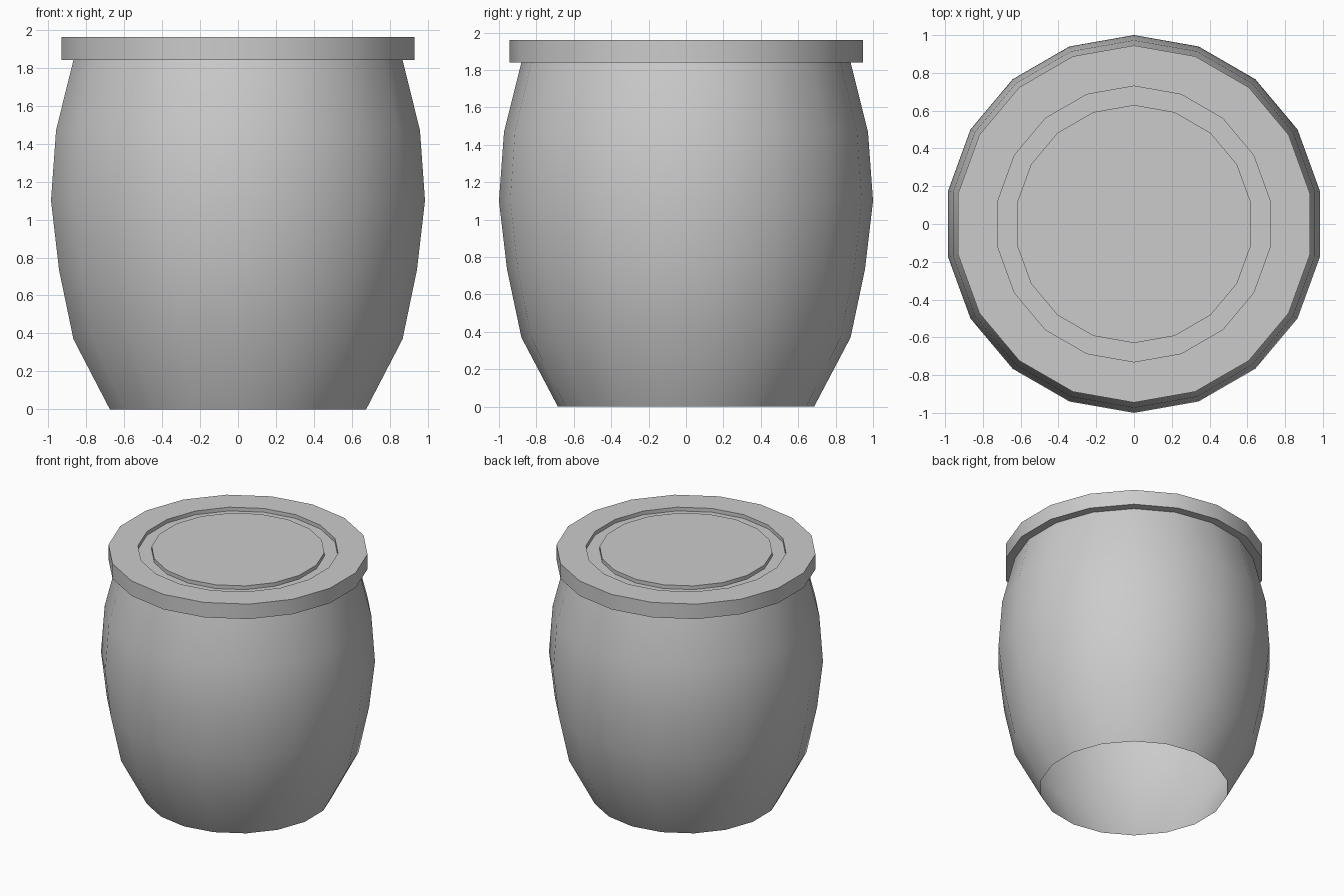
import bpy
import bmesh
from math import pi, cos, sin, radians

SIDES = 18

cube = bpy.data.objects.get("Cube")
if cube:
    bpy.data.objects.remove(cube, do_unlink=True)

# Single stoneware colour
grey = bpy.data.materials.new("stone grey")
grey.use_nodes = True
colour = (0.6, 0.6, 0.6, 1)
grey.diffuse_color = colour
grey.node_tree.nodes["Principled BSDF"].inputs["Base Color"].default_value = colour


def lathe(name, profile, capped):
    """Turn a (radius, height) profile around z, listed from bottom to top."""
    bm = bmesh.new()
    rings = []
    for r, z in profile:
        angles = [pi / 2 + 2 * pi * i / SIDES for i in range(SIDES)]
        rings.append([bm.verts.new((r * cos(a), r * sin(a), z)) for a in angles])
    for low, high in zip(rings, rings[1:]):
        for i in range(SIDES):
            j = (i + 1) % SIDES
            bm.faces.new((low[i], low[j], high[j], high[i]))
    if capped:
        bm.faces.new(rings[0][::-1])
        bm.faces.new(rings[-1])
    mesh = bpy.data.meshes.new(name)
    bm.to_mesh(mesh)
    bm.free()
    mesh.materials.append(grey)
    obj = bpy.data.objects.new(name, mesh)
    bpy.context.collection.objects.link(obj)
    bpy.ops.object.select_all(action="DESELECT")
    obj.select_set(True)
    bpy.context.view_layer.objects.active = obj
    bpy.ops.object.shade_smooth_by_angle(angle=radians(30))
    return obj


# Bulging pot wall, open underneath
lathe("pot_body", [(0.685, 0), (0.88, 0.37), (0.957, 0.735), (1, 1.10),
                   (0.973, 1.47), (0.88, 1.84)], capped=False)

# Flat lid with a ring groove in its top
lathe("lid", [(0.945, 1.84), (0.945, 1.96), (0.73, 1.96), (0.73, 1.93),
              (0.63, 1.93), (0.63, 1.96)], capped=True)
